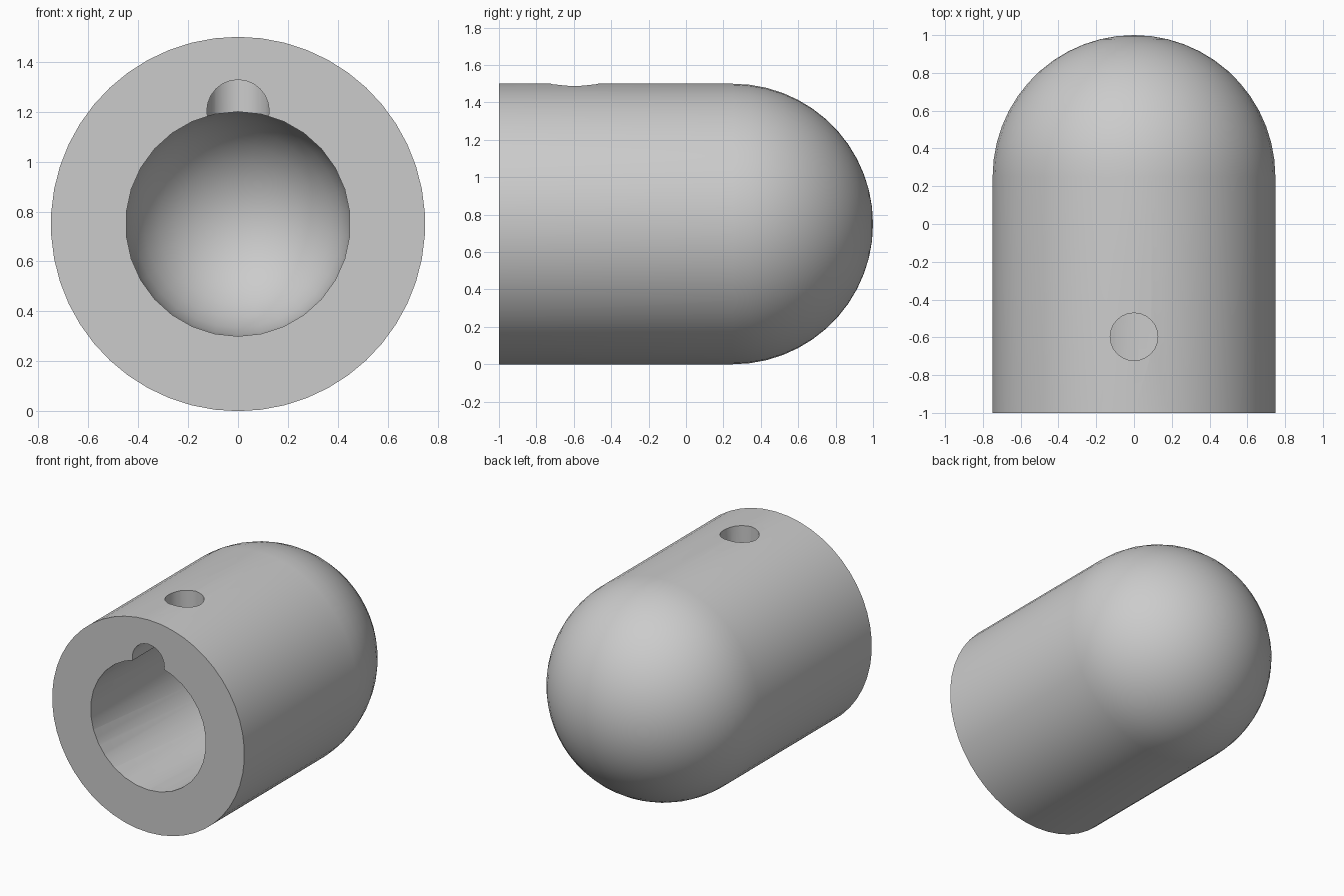
import bpy, bmesh
from math import sin, cos, pi, tau
from mathutils import Matrix, Vector

if "Cube" in bpy.data.objects:
    bpy.data.objects.remove(bpy.data.objects["Cube"], do_unlink=True)

AXIS_Z = 0.75      # height of the main axis
DOME_Y = 0.25      # shared centre of the outer and inner domes
HOLE_Y = -0.597    # position of the vertical pin hole

grey = bpy.data.materials.new("plain grey")
grey.use_nodes = True
grey.diffuse_color = (0.6, 0.6, 0.6, 1)
grey.node_tree.nodes["Principled BSDF"].inputs["Base Color"].default_value = grey.diffuse_color


def add_object(name, bm):
    bmesh.ops.recalc_face_normals(bm, faces=bm.faces)
    mesh = bpy.data.meshes.new(name)
    bm.to_mesh(mesh)
    bm.free()
    mesh.materials.append(grey)
    obj = bpy.data.objects.new(name, mesh)
    bpy.context.collection.objects.link(obj)
    return obj


def domed_rod(name, radius, front, sides, rings):
    """Solid rod along y with a flat front and a hemispherical back."""
    profile = [(0, front), (radius, front)]
    profile += [(radius * cos(i / rings * pi / 2), DOME_Y + radius * sin(i / rings * pi / 2))
                for i in range(rings)] + [(0, DOME_Y + radius)]
    bm = bmesh.new()
    verts = [bm.verts.new((0, y, AXIS_Z + r)) for r, y in profile]
    edges = [bm.edges.new(pair) for pair in zip(verts, verts[1:])]
    bmesh.ops.spin(bm, geom=verts + edges, cent=(0, 0, AXIS_Z), axis=(0, 1, 0),
                   angle=tau, steps=sides)
    bmesh.ops.remove_doubles(bm, verts=bm.verts, dist=0.0001)
    return add_object(name, bm)


def pin(name, radius, start, end, sides=24):
    """Plain cylinder between two points."""
    start, end = Vector(start), Vector(end)
    span = end - start
    turn = span.to_track_quat("Z", "Y").to_matrix().to_4x4()
    bm = bmesh.new()
    bmesh.ops.create_cone(bm, cap_ends=True, segments=sides, radius1=radius, radius2=radius,
                          depth=span.length, matrix=Matrix.Translation((start + end) / 2) @ turn)
    return add_object(name, bm)


# Outer domed sleeve
sleeve = domed_rod("domed_sleeve", 0.75, -1, 50, 13)

# Round-ended bore, vertical pin hole, and entry slot leading to the hole
cutters = [
    domed_rod("bore_cutter", 0.45, -1.1, 30, 8),
    pin("hole_cutter", 0.126, (0, HOLE_Y, AXIS_Z), (0, HOLE_Y, 1.7)),
    pin("slot_cutter", 0.125, (0, -1.1, 1.203), (0, HOLE_Y, 1.203)),
]

bpy.ops.object.select_all(action="DESELECT")
sleeve.select_set(True)
bpy.context.view_layer.objects.active = sleeve
for cutter in cutters:
    cutter.hide_render = True
    cut = sleeve.modifiers.new(cutter.name, "BOOLEAN")
    cut.operation = "DIFFERENCE"
    cut.solver = "EXACT"
    cut.object = cutter
    bpy.ops.object.modifier_apply(modifier=cut.name)
    bpy.data.objects.remove(cutter, do_unlink=True)

bpy.ops.object.shade_smooth_by_angle(angle=pi / 6)
